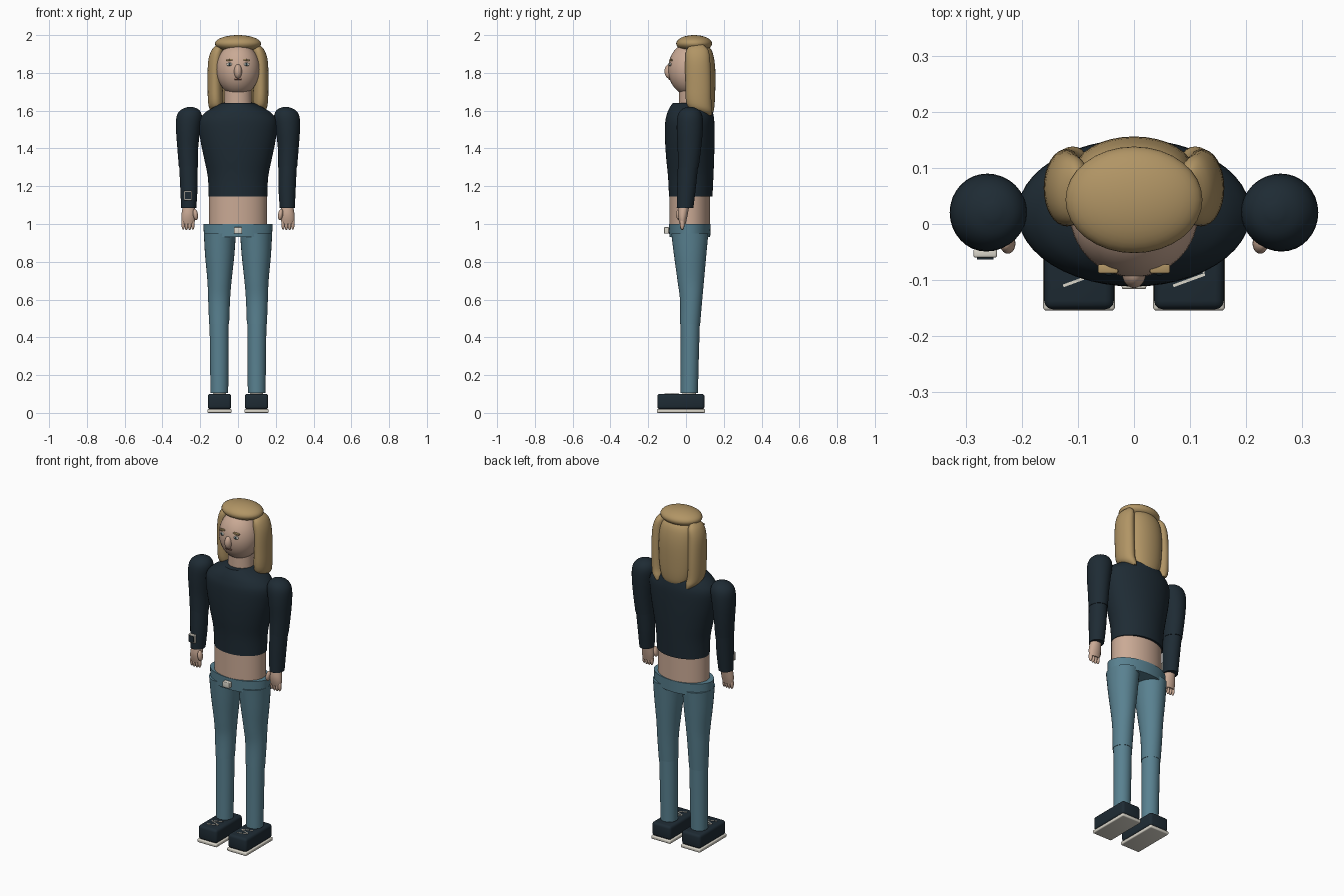
import bpy, bmesh, math
from mathutils import Vector, Matrix

cube = bpy.data.objects.get("Cube")
if cube:
    bpy.data.objects.remove(cube, do_unlink=True)


def material(name, rgb):
    m = bpy.data.materials.new(name)
    m.use_nodes = True
    m.diffuse_color = (*rgb, 1)
    m.node_tree.nodes["Principled BSDF"].inputs["Base Color"].default_value = (*rgb, 1)
    return m


SKIN = material("skin", (0.59, 0.40, 0.30))
HAIR = material("blonde_hair", (0.44, 0.30, 0.13))
NAVY = material("navy_cloth", (0.013, 0.024, 0.034))
DENIM = material("blue_denim", (0.10, 0.22, 0.28))
CREAM = material("cream_trim", (0.70, 0.67, 0.59))
DARK = material("dark_iris", (0.02, 0.04, 0.05))
LIP = material("lip_brown", (0.24, 0.11, 0.08))


def finish(name, bm, mat, angle=40):
    bmesh.ops.recalc_face_normals(bm, faces=bm.faces)
    mesh = bpy.data.meshes.new(name)
    bm.to_mesh(mesh)
    bm.free()
    mesh.materials.append(mat)
    ob = bpy.data.objects.new(name, mesh)
    bpy.context.collection.objects.link(ob)
    bpy.ops.object.select_all(action='DESELECT')
    ob.select_set(True)
    bpy.context.view_layer.objects.active = ob
    bpy.ops.object.shade_smooth_by_angle(angle=math.radians(angle))
    return ob


def loft(name, rings, mat, side=1, sides=32, steps=4):
    """Smooth skin through elliptical rings given as (z, cx, cy, rx, ry)."""
    keys = [Vector(r) for r in rings]
    keys = [keys[0]] + keys + [keys[-1]]
    path = []
    for a, b, c, d in zip(keys, keys[1:], keys[2:], keys[3:]):
        for i in range(steps):
            t = i / steps
            path.append(b + (c - a) * (t / 2) + (a * 2 - b * 5 + c * 4 - d) * (t * t / 2)
                        + (b * 3 - a - c * 3 + d) * (t ** 3 / 2))
    path.append(keys[-1])
    bm = bmesh.new()
    loops = []
    for z, cx, cy, rx, ry in path:
        loops.append([bm.verts.new((side * cx + rx * math.cos(a), cy + ry * math.sin(a), z))
                      for a in (math.tau * k / sides for k in range(sides))])
    for lo, hi in zip(loops, loops[1:]):
        for k in range(sides):
            n = (k + 1) % sides
            bm.faces.new((lo[k], lo[n], hi[n], hi[k]))
    bm.faces.new(loops[0])
    bm.faces.new(loops[-1])
    return finish(name, bm, mat)


def ball(name, at, radii, mat, turn=0):
    bm = bmesh.new()
    bmesh.ops.create_uvsphere(bm, u_segments=32, v_segments=20, radius=1)
    bm.transform(Matrix.Translation(at) @ Matrix.Rotation(turn, 4, 'Y')
                 @ Matrix.Diagonal((*radii, 1)))
    return finish(name, bm, mat)


def box(name, at, size, mat, bevel=0.0, turn=0, axis='Y'):
    bm = bmesh.new()
    bmesh.ops.create_cube(bm, size=1)
    bm.transform(Matrix.Diagonal((*size, 1)))
    if bevel:
        bmesh.ops.bevel(bm, geom=bm.edges[:], offset=bevel, segments=3, profile=0.5,
                        affect='EDGES')
    bm.transform(Matrix.Translation(at) @ Matrix.Rotation(turn, 4, axis))
    return finish(name, bm, mat)


# Torso and waist
loft("jumper", [(1.145, 0, .025, .155, .115), (1.25, 0, .025, .16, .12),
                (1.35, 0, .022, .18, .127), (1.45, 0, .02, .2, .131),
                (1.54, 0, .02, .207, .13), (1.585, 0, .022, .18, .122),
                (1.615, 0, .025, .135, .112), (1.64, 0, .025, .085, .095)], NAVY, sides=48)
loft("bare_waist", [(.98, 0, .02, .153, .108), (1.16, 0, .02, .153, .108)], SKIN, sides=48)
loft("jeans_waistband", [(.93, 0, .02, .18, .108), (1.0, 0, .02, .183, .111)], DENIM, sides=48)
box("belt_buckle", (0, -.103, .966), (.044, .026, .034), CREAM, .004)

# Head and face
loft("neck", [(1.6, 0, .03, .074, .068), (1.75, 0, .03, .07, .066)], SKIN)
ball("head", (0, .02, 1.82), (.115, .115, .14), SKIN)
ball("nose", (0, -.088, 1.808), (.021, .026, .038), SKIN)
box("mouth", (0, -.088, 1.767), (.038, .008, .007), LIP, .002)

# Hair
ball("hair_crown", (0, .043, 1.955), (.122, .095, .045), HAIR)
loft("hair_back", [(1.575, 0, .12, .04, .015), (1.6, 0, .105, .08, .042),
                   (1.68, 0, .098, .1, .056), (1.82, 0, .095, .105, .06),
                   (1.91, 0, .088, .092, .052), (1.95, 0, .08, .05, .03)], HAIR)

for s, tag in ((1, "left"), (-1, "right")):
    # Side locks of hair
    loft(tag + "_hair_lock", [(1.575, .1, .12, .012, .016), (1.6, .11, .088, .034, .05),
                              (1.64, .118, .068, .04, .066), (1.75, .121, .065, .04, .068),
                              (1.86, .118, .062, .04, .066), (1.92, .108, .06, .032, .058),
                              (1.95, .1, .06, .012, .03)], HAIR, s)
    # Eye and brow
    ball(tag + "_eye", (s * .045, -.083, 1.845), (.016, .007, .009), CREAM)
    ball(tag + "_iris", (s * .045, -.088, 1.845), (.007, .004, .008), DARK)
    box(tag + "_brow", (s * .046, -.08, 1.868), (.036, .016, .009), HAIR, .003, s * .12)

    # Sleeves
    loft(tag + "_upper_sleeve", [(1.3, .263, .012, .05, .055), (1.4, .266, .018, .055, .062),
                                 (1.5, .264, .02, .064, .069), (1.57, .258, .021, .067, .066),
                                 (1.605, .254, .021, .047, .046), (1.62, .252, .021, .012, .012)],
         NAVY, s)
    loft(tag + "_lower_sleeve", [(1.085, .261, -.005, .04, .044), (1.2, .26, .003, .046, .05),
                                 (1.36, .265, .014, .049, .055)], NAVY, s)
    # Hand with fingers and thumb
    loft(tag + "_palm", [(1.0, .264, -.018, .032, .016), (1.03, .263, -.018, .037, .023),
                         (1.06, .262, -.016, .036, .027), (1.1, .261, -.01, .03, .028)], SKIN, s)
    for i in range(4):
        ball(f"{tag}_finger_{i + 1}", (s * (.239 + .017 * i), -.02, 1.0 - .003 * (i in (1, 2))),
             (.0095, .012, .03), SKIN)
    ball(tag + "_thumb", (s * .225, -.035, 1.05), (.013, .018, .03), SKIN, s * .15)

    # Trouser legs
    loft(tag + "_upper_leg", [(.47, .1, .022, .053, .053), (.6, .1, .027, .058, .059),
                              (.7, .098, .025, .064, .07), (.83, .097, .022, .077, .085),
                              (.95, .096, .02, .085, .098)], DENIM, s)
    loft(tag + "_lower_leg", [(.105, .099, .017, .047, .046), (.3, .099, .02, .049, .048),
                              (.5, .1, .023, .051, .051)], DENIM, s)
    loft(tag + "_sock", [(.08, .098, .017, .035, .035), (.13, .098, .017, .035, .035)], CREAM, s)

    # Shoes
    box(tag + "_sole", (s * .098, -.027, .01), (.128, .255, .02), CREAM, .006)
    box(tag + "_shoe", (s * .098, -.027, .06), (.124, .25, .082), NAVY, .015)
    for i in range(3):
        box(f"{tag}_lace_{i + 1}", (s * .098, -.1 + .025 * i, .101), (.06, .005, .005), CREAM,
            turn=.35 * (-1) ** i, axis='Z')

# Wrist watch
box("watch_case", (-.265, -.052, 1.15), (.042, .016, .05), CREAM, .004)
box("watch_dial", (-.265, -.061, 1.15), (.03, .004, .037), NAVY)
